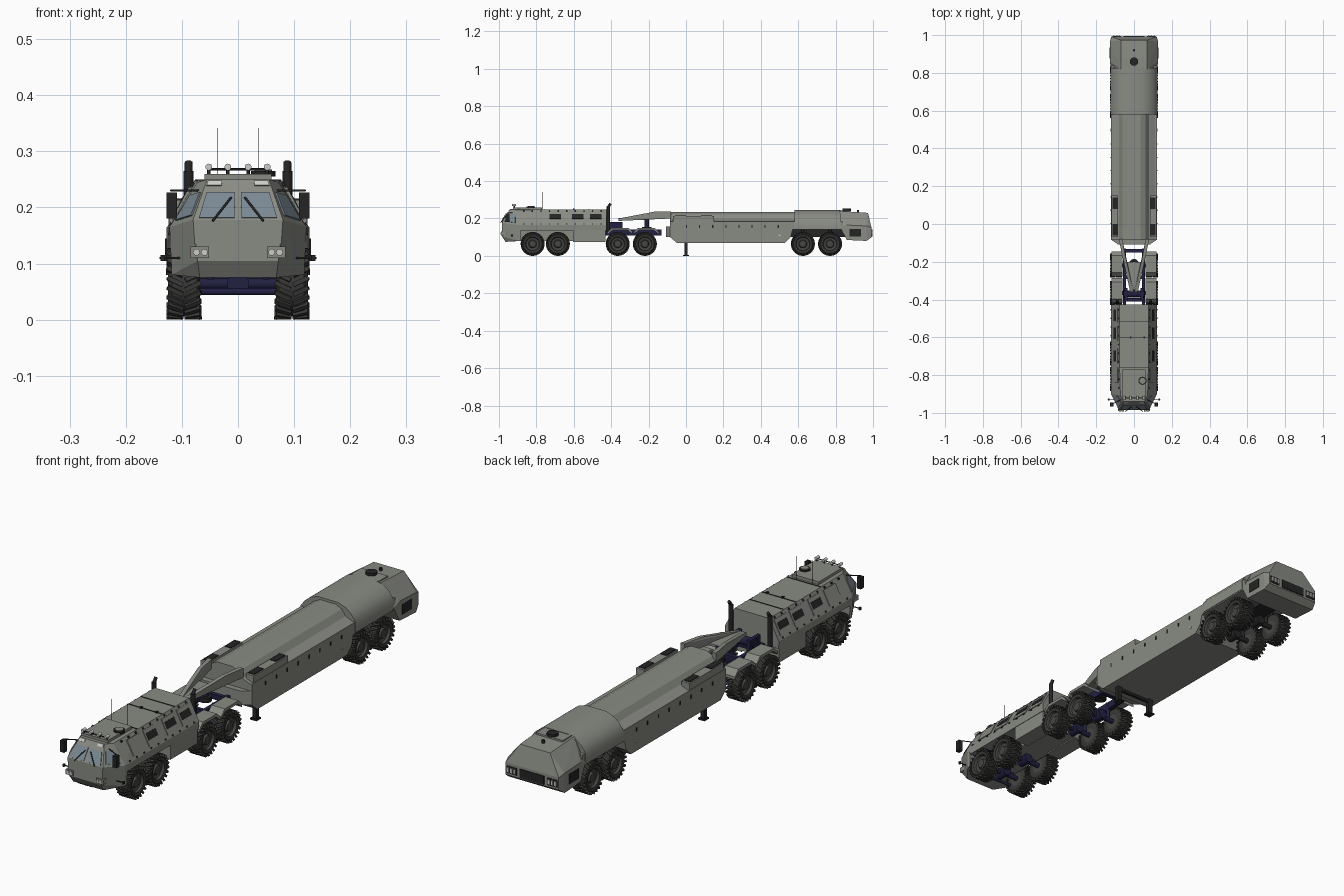
import bpy, bmesh, math
from mathutils import Vector, Matrix

default_cube = bpy.data.objects.get("Cube")
if default_cube:
    bpy.data.objects.remove(default_cube, do_unlink=True)


def material(name, red, green, blue):
    mat = bpy.data.materials.new(name)
    mat.use_nodes = True
    colour = (red, green, blue, 1)
    mat.diffuse_color = colour
    for node in mat.node_tree.nodes:
        if node.type == "BSDF_PRINCIPLED":
            node.inputs["Base Color"].default_value = colour
            node.inputs["Roughness"].default_value = .7
    return mat


paint = material("grey green paint", .25, .26, .23)
rubber = material("tyre rubber", .04, .04, .038)
steel = material("dark wheel steel", .06, .06, .055)
navy = material("navy chassis", .015, .015, .055)
glass = material("blue grey glass", .2, .25, .29)
black = material("black trim", .018, .018, .018)
lamp = material("pale lamp", .6, .6, .58)


def finish(name, bm, mat, mirror=False, smooth=False):
    """Turn a bmesh into an object, optionally mirrored left to right."""
    bmesh.ops.recalc_face_normals(bm, faces=bm.faces[:])
    mesh = bpy.data.meshes.new(name)
    bm.to_mesh(mesh)
    bm.free()
    mesh.materials.append(mat)
    obj = bpy.data.objects.new(name, mesh)
    bpy.context.collection.objects.link(obj)
    if smooth:
        bpy.ops.object.select_all(action="DESELECT")
        obj.select_set(True)
        bpy.context.view_layer.objects.active = obj
        bpy.ops.object.shade_smooth_by_angle(angle=math.radians(40))
    if mirror:
        add_mirror(obj)
    return obj


def add_mirror(obj):
    modifier = obj.modifiers.new("left_right", "MIRROR")
    modifier.use_mirror_merge = False


def box(name, mat, xs, ys, zs, mirror=False):
    bm = bmesh.new()
    spans = (xs, ys, zs)
    centre = Vector([(low + high) / 2 for low, high in spans])
    size = [high - low for low, high in spans] + [1]
    bmesh.ops.create_cube(bm, size=1, matrix=Matrix.Translation(centre) @ Matrix.Diagonal(size))
    return finish(name, bm, mat, mirror)


def hull(name, mat, points, mirror=False, both=False):
    """Convex solid; both=True also uses the reflected points."""
    bm = bmesh.new()
    for x, y, z in points:
        for sign in ((-1, 1) if both else (1,)):
            bm.verts.new((sign * x, y, z))
    bmesh.ops.convex_hull(bm, input=bm.verts[:])
    loose = [v for v in bm.verts if not v.link_faces]
    bmesh.ops.delete(bm, geom=loose, context="VERTS")
    bmesh.ops.dissolve_limit(bm, angle_limit=.02, verts=bm.verts[:], edges=bm.edges[:])
    return finish(name, bm, mat, mirror)


def prism(name, mat, profile, axis, start, end, mirror=False, smooth=False):
    """Extrude a 2D profile along the given axis."""
    def place(point, along):
        values = list(point)
        values.insert("xyz".index(axis), along)
        return values
    bm = bmesh.new()
    face = bm.faces.new([bm.verts.new(place(p, start)) for p in profile])
    grown = bmesh.ops.extrude_face_region(bm, geom=[face])["geom"]
    shift = Vector(place((0, 0), end - start))
    bmesh.ops.translate(bm, vec=shift, verts=[g for g in grown if isinstance(g, bmesh.types.BMVert)])
    return finish(name, bm, mat, mirror, smooth)


def rod(name, mat, start, end, radius, mirror=False, sides=16):
    bm = bmesh.new()
    start, end = Vector(start), Vector(end)
    turn = (end - start).to_track_quat("Z", "Y").to_matrix().to_4x4()
    bmesh.ops.create_cone(bm, cap_ends=True, segments=sides, radius1=radius, radius2=radius,
                          depth=(end - start).length, matrix=Matrix.Translation((start + end) / 2) @ turn)
    return finish(name, bm, mat, mirror, smooth=True)


def plate(name, mat, panel, us, vs, mirror=True):
    """Thin plate covering a fraction of a four-cornered panel."""
    low_a, low_b, high_b, high_a = [Vector(p) for p in panel]
    corners = [low_a.lerp(low_b, u).lerp(high_a.lerp(high_b, u), v) for u in us for v in vs]
    normal = (low_b - low_a).cross(high_a - low_a).normalized() * .003
    return hull(name, mat, [p + normal * s for p in corners for s in (-1, 1)], mirror)


# Wheels: one lathed tyre with slanted lugs, shared by all axles
def wheel_mesh():
    profile = [(.07, 0), (.07, .03), (.068, .05), (.073, .058), (.118, .058), (.125, .05),
               (.122, .038), (.112, .035), (.108, .022), (.118, .018), (.119, 0)]
    bm = bmesh.new()
    verts = [bm.verts.new((x, 0, r)) for x, r in profile]
    edges = [bm.edges.new(pair) for pair in zip(verts, verts[1:])]
    bmesh.ops.spin(bm, geom=verts + edges, cent=(0, 0, 0), axis=(1, 0, 0),
                   angle=math.tau, steps=32, use_merge=True)
    bmesh.ops.remove_doubles(bm, verts=bm.verts[:], dist=.0002)
    for face in bm.faces:
        centre = face.calc_center_median()
        face.material_index = int(math.hypot(centre.y, centre.z) < .037)
    count = 22
    for step in range(count):
        for side in (-1, 1):
            angle = math.tau * (step + side / 4) / count
            matrix = (Matrix.Rotation(angle, 4, "X") @ Matrix.Translation((.096 + side * .016, 0, .058))
                      @ Matrix.Rotation(side * .45, 4, "Z") @ Matrix.Diagonal((.03, .008, .011, 1)))
            bmesh.ops.create_cube(bm, size=1, matrix=matrix)
    obj = finish("wheel_pair", bm, rubber, smooth=True)
    obj.data.materials.append(steel)
    return obj


AXLE_Z = .064
first = wheel_mesh()
for index, y in enumerate((-.82, -.685, -.365, -.22, .625, .77)):
    pair = first if index == 0 else bpy.data.objects.new("wheel_pair", first.data)
    if index:
        bpy.context.collection.objects.link(pair)
    pair.location = (0, y, AXLE_Z)
    add_mirror(pair)
    metal = navy if y < 0 else black
    rod("axle", metal, (-.075, y, AXLE_Z), (.075, y, AXLE_Z), .01)
    rod("differential", metal, (0, y - .025, AXLE_Z), (0, y + .025, AXLE_Z), .02)
    rod("suspension_strut", metal, (.05, y, AXLE_Z), (.045, y, .14), .007, mirror=True)
rod("steering_bar", navy, (-.07, -.86, .05), (.07, -.86, .05), .006)

# Cab: sloped screen, angled corners and a low chin
nose, corner = (.08, -.985, .178), (.122, -.9, .165)
screen_top, pillar_top = (.055, -.94, .25), (.072, -.906, .245)
hull("cab", paint, [nose, corner, screen_top, pillar_top, (.076, -.77, .248), (.122, -.77, .165),
                    (.12, -.77, .135), (.12, -.9, .135), (.077, -.985, .135)], both=True)
hull("cab_chin", paint, [nose, corner, (.072, -.985, .105), (.068, -.965, .075), (.118, -.9, .08),
                         (.118, -.885, .08), (.122, -.885, .165)], both=True)
screen = [(0, -.985, .178), nose, screen_top, (0, -.94, .25)]
plate("windscreen", glass, screen, (.08, .88), (.04, .66))
plate("roof_headlamp", lamp, screen, (.5, .95), (.84, .95))
plate("side_window", glass, [nose, corner, pillar_top, screen_top], (.12, .85), (.12, .68))
rod("wiper", black, (.045, -.991, .176), (.012, -.967, .218), .002, mirror=True)
box("headlamp_housing", paint, (.052, .085), (-.99, -.96), (.11, .13), mirror=True)
for x in (.06, .074):
    rod("headlamp", lamp, (x, -.993, .12), (x, -.98, .12), .006, mirror=True)
box("mirror", black, (.109, .127), (-.965, -.945), (.18, .227), mirror=True)
rod("mirror_arm", black, (.07, -.93, .23), (.12, -.955, .23), .002, mirror=True)
rod("marker_arm", black, (.1, -.93, .11), (.14, -.93, .11), .002, mirror=True)
box("side_marker", black, (.13, .138), (-.935, -.925), (.105, .115), mirror=True)

# Cab roof equipment
box("roof_platform", paint, (-.06, .06), (-.925, -.77), (.24, .26))
rod("roof_rail", black, (-.05, -.92, .268), (.05, -.92, .268), .002)
for x in (.018, .052):
    rod("roof_lamp", lamp, (x, -.93, .272), (x, -.91, .272), .006, mirror=True)
    rod("roof_lamp_post", black, (x, -.918, .25), (x, -.918, .27), .003, mirror=True)
rod("hatch_ring", black, (.045, -.83, .255), (.045, -.83, .265), .022)
rod("hatch_lid", paint, (.045, -.83, .26), (.045, -.83, .268), .016)
rod("antenna", black, (.037, -.765, .24), (.037, -.765, .342), .001, mirror=True, sides=6)

# Engine body behind the cab
hull("engine_body", paint, [(x, y, z) for x, z in ((.12, .135), (.122, .165), (.078, .248))
                            for y in (-.77, -.425)], both=True)
box("lower_hull", paint, (-.06, .06), (-.95, -.43), (.08, .14))
box("mid_skirt", paint, (.05, .118), (-.605, -.43), (.075, .14), mirror=True)
flank = [(.122, -.885, .165), (.122, -.425, .165), (.078, -.425, .248), (.078, -.885, .248)]
for start in (.1, .32, .58, .79):
    plate("side_panel", paint, flank, (start, start + .17), (.15, .85))
    if start > .3:
        plate("side_louvre", black, [Vector(p) + Vector((.001, 0, .001)) for p in flank],
              (start + .02, start + .15), (.38, .68))
for step in range(10):
    plate("side_catch", black, flank, (step / 10 + .03, step / 10 + .045), (.88, .96))
    plate("lower_catch", black, flank, (step / 10 + .03, step / 10 + .045), (.03, .09))
for y in (-.76, -.6, -.52):
    box("roof_seam", black, (-.077, .077), (y, y + .003), (.24, .25))
for x in (-.02, .05):
    box("roof_catch", black, (x, x + .008), (-.605, -.595), (.24, .254))
rod("exhaust_stack", black, (.088, -.415, .13), (.088, -.415, .265), .009, mirror=True)
rod("exhaust_tip", black, (.088, -.417, .26), (.088, -.403, .28), .007, mirror=True)

# Rear chassis, mudguards and coupling
box("chassis_rail", navy, (.042, .058), (-.44, -.13), (.11, .14), mirror=True)
for y in (-.41, -.29, -.15):
    box("cross_member", navy, (-.05, .05), (y, y + .018), (.115, .135))
rod("winch", navy, (-.055, -.37, .16), (.055, -.37, .16), .018)
box("winch_stand", navy, (.035, .05), (-.41, -.34), (.13, .18), mirror=True)
rod("coupling_disc", black, (0, -.21, .135), (0, -.21, .155), .025)
rod("king_pin", navy, (0, -.21, .14), (0, -.21, .2), .012)
for y in (-.352, -.212):
    prism("mudguard", paint, [(y - .067, .115), (y - .067, .127), (y - .045, .15), (y + .045, .15),
                              (y + .067, .127), (y + .067, .115), (y + .04, .138), (y - .04, .138)],
          "x", .06, .12, mirror=True)

# Gooseneck: two arms meeting over the coupling
hull("gooseneck_arm", paint, [(.062, -.08, .2), (.08, -.08, .2), (.062, -.08, .238), (.08, -.08, .238),
                              (.046, -.17, .203), (.062, -.17, .203), (.046, -.17, .236), (.062, -.17, .236),
                              (.002, -.36, .187), (.02, -.36, .187), (.002, -.36, .2), (.02, -.36, .2)],
     mirror=True)
prism("gooseneck_plate", paint, [(0, -.36), (.045, -.2), (-.045, -.2)], "z", .193, .202)

# Trailer body with raised central spine
prism("trailer_body", paint, [(-.085, .185), (-.085, .1), (-.05, .07), (.53, .07), (.56, .1),
                              (.57, .14), (.84, .14), (.84, .185)], "x", -.122, .122)
prism("trailer_spine", paint, [(-.122, .18), (-.08, .198), (-.062, .222), (-.035, .235), (.035, .235),
                               (.062, .222), (.08, .198), (.122, .18)], "y", -.085, .6)
prism("trailer_nose", paint, [(-.118, -.085), (-.085, -.108), (.085, -.108), (.118, -.085)], "z", .1, .157)
box("bogie_frame", black, (-.04, .04), (.53, .86), (.1, .15))
box("deck_box", paint, (.084, .12), (-.07, .15), (.18, .213), mirror=True)
for y in (-.06, .08):
    box("deck_vent", black, (.088, .115), (y, y + .06), (.2, .216), mirror=True)
for step in range(8):
    y = step * .07
    box("side_slot", black, (.12, .124), (y, y + .006), (.15, .165), mirror=True)
rod("side_reflector", lamp, (.12, .5, .11), (.125, .5, .11), .005, mirror=True)

# Landing legs
box("landing_leg", black, (.07, .09), (-.008, .008), (.005, .1), mirror=True)
box("landing_foot", black, (.064, .094), (-.015, .015), (0, .006), mirror=True)
box("landing_brace", black, (-.08, .08), (-.006, .006), (.055, .066))

# Arched hood over the trailer wheels
prism("wheel_hood", paint, [(-.124, .145), (-.124, .187), (-.105, .213), (-.08, .233), (-.045, .245),
                            (.045, .245), (.08, .233), (.105, .213), (.124, .187), (.124, .145)],
      "y", .58, .825, smooth=True)

# Tail section
hull("tail", paint, [(.124, .825, .15), (.127, .86, .085), (.127, .86, .165), (.128, .965, .08),
                     (.127, .965, .16), (.12, .992, .1), (.12, .992, .15), (.07, .82, .24),
                     (.068, .973, .23)], both=True)
box("tail_grille", black, (-.055, .055), (.98, .996), (.105, .14))
box("tail_lamp_frame", black, (.068, .114), (.98, .994), (.108, .138), mirror=True)
for x in (.073, .088, .103):
    box("tail_lamp", lamp, (x, x + .008), (.985, .997), (.114, .132), mirror=True)
box("tail_side_vent", black, (.12, .13), (.875, .935), (.105, .145), mirror=True)
box("tail_roof_box", paint, (-.06, .06), (.82, .88), (.22, .243))
rod("tail_cap", black, (0, .86, .24), (0, .86, .253), .022)
rod("tail_beacon", black, (0, .92, .23), (0, .92, .245), .006)
